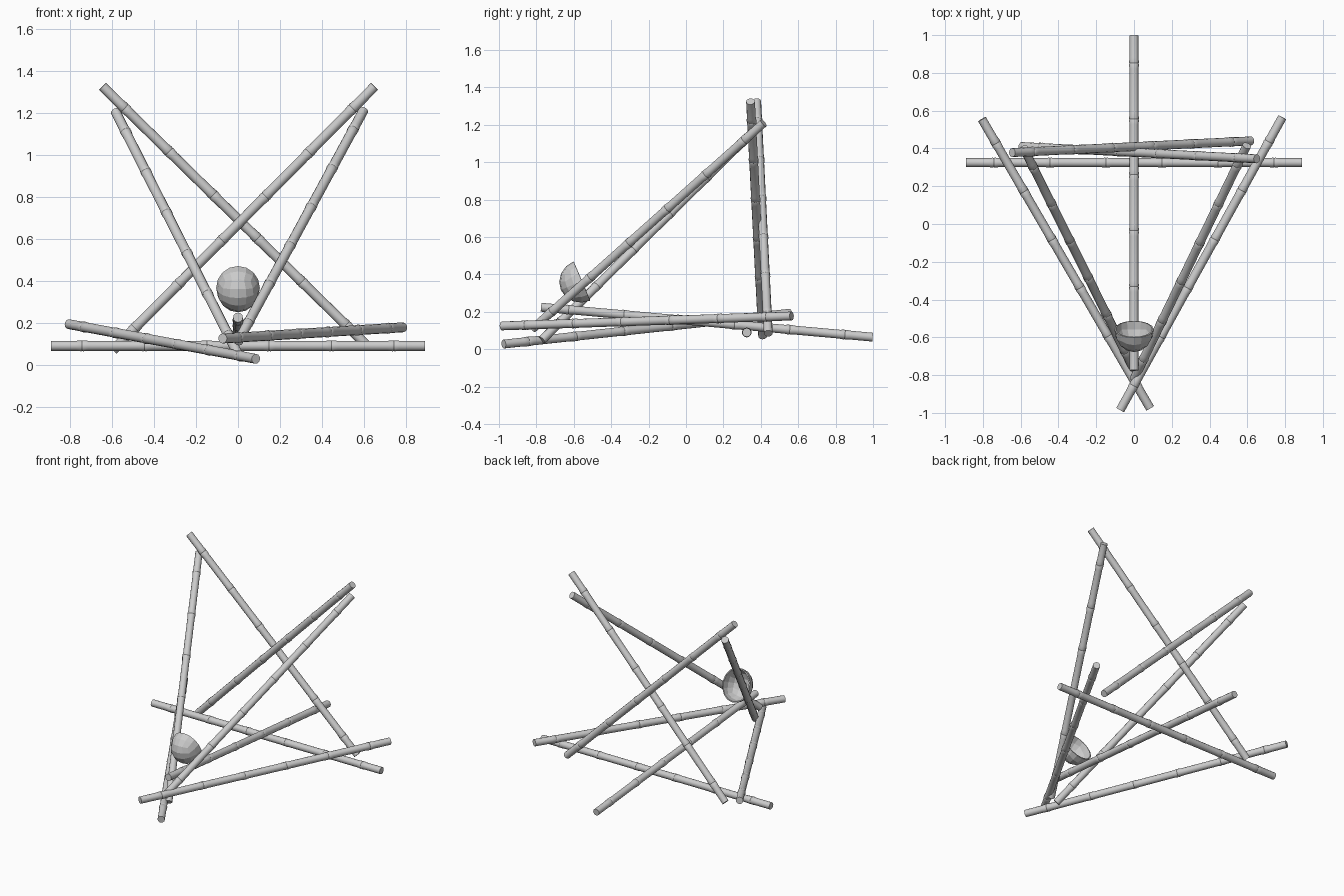
import bpy, bmesh, math
from mathutils import Vector, Matrix

if "Cube" in bpy.data.objects:
    bpy.data.objects.remove(bpy.data.objects["Cube"])

R = 0.0235      # bamboo radius
SIDES = 12


def finish(bm, name, smooth=True):
    bmesh.ops.recalc_face_normals(bm, faces=bm.faces)
    me = bpy.data.meshes.new(name)
    bm.to_mesh(me)
    bm.free()
    ob = bpy.data.objects.new(name, me)
    bpy.context.collection.objects.link(ob)
    if smooth:
        bpy.ops.object.select_all(action='DESELECT')
        ob.select_set(True)
        bpy.context.view_layer.objects.active = ob
        bpy.ops.object.shade_smooth_by_angle(angle=math.radians(35))
    return ob


def bamboo(name, a, b, joints=6):
    """Bamboo pole from a to b with a slightly swollen ring at every joint."""
    a, b = Vector(a), Vector(b)
    d = b - a
    length = d.length
    profile = [(0, R)]
    for i in range(joints):
        t = length * (i + 0.5) / joints
        profile += [(t - 0.03, R), (t - 0.005, R * 1.12),
                    (t, R * 1.03), (t + 0.005, R * 1.12), (t + 0.03, R)]
    profile.append((length, R))
    rot = d.to_track_quat('Z', 'Y').to_matrix()
    bm = bmesh.new()
    rings = []
    for t, r in profile:
        ring = []
        for k in range(SIDES):
            w = 2 * math.pi * k / SIDES
            ring.append(bm.verts.new(a + rot @ Vector((r * math.cos(w), r * math.sin(w), t))))
        rings.append(ring)
    for p, q in zip(rings, rings[1:]):
        for k in range(SIDES):
            n = (k + 1) % SIDES
            bm.faces.new((p[k], p[n], q[n], q[k]))
    bm.faces.new(rings[0])
    bm.faces.new(rings[-1])
    return finish(bm, name)


# base poles lying near the ground
bamboo("back_base_pole", (-0.89, 0.325, 0.09), (0.89, 0.325, 0.09))
bamboo("centre_pole", (0, -0.775, 0.225), (0, 0.998, 0.065))
bamboo("left_base_pole", (-0.805, 0.555, 0.193), (0.085, -0.975, 0.028))
bamboo("right_base_pole", (0.785, 0.565, 0.178), (-0.073, -0.985, 0.125))

# crossed back poles
bamboo("back_cross_pole_a", (-0.645, 0.378, 1.325), (0.62, 0.44, 0.085))
bamboo("back_cross_pole_b", (0.65, 0.345, 1.325), (-0.595, 0.41, 0.07))

# sloping side poles
bamboo("left_slope_pole", (-0.583, 0.40, 1.205), (0.0, -0.77, 0.05))
bamboo("right_slope_pole", (0.597, 0.415, 1.21), (0.0, -0.82, 0.11))

# hollow half-shell cup, opening towards the back and up
bm = bmesh.new()
bmesh.ops.create_cube(bm, size=2)
bmesh.ops.subdivide_edges(bm, edges=bm.edges[:], cuts=3, use_grid_fill=True)
for v in bm.verts:
    c = Vector([math.tan(x * math.pi / 4) for x in v.co])
    v.co = c.normalized()
bmesh.ops.delete(bm, geom=[v for v in bm.verts if v.co.y > 0.01], context='VERTS')
M = (Matrix.Translation((0, -0.557, 0.365)) @ Matrix.Rotation(math.radians(23), 4, 'X')
     @ Matrix.Diagonal((0.104, 0.122, 0.114, 1)))
bmesh.ops.transform(bm, matrix=M, verts=bm.verts)
cup = finish(bm, "cup", smooth=False)
mod = cup.modifiers.new("wall", 'SOLIDIFY')
mod.thickness = 0.008
mod.offset = -1
